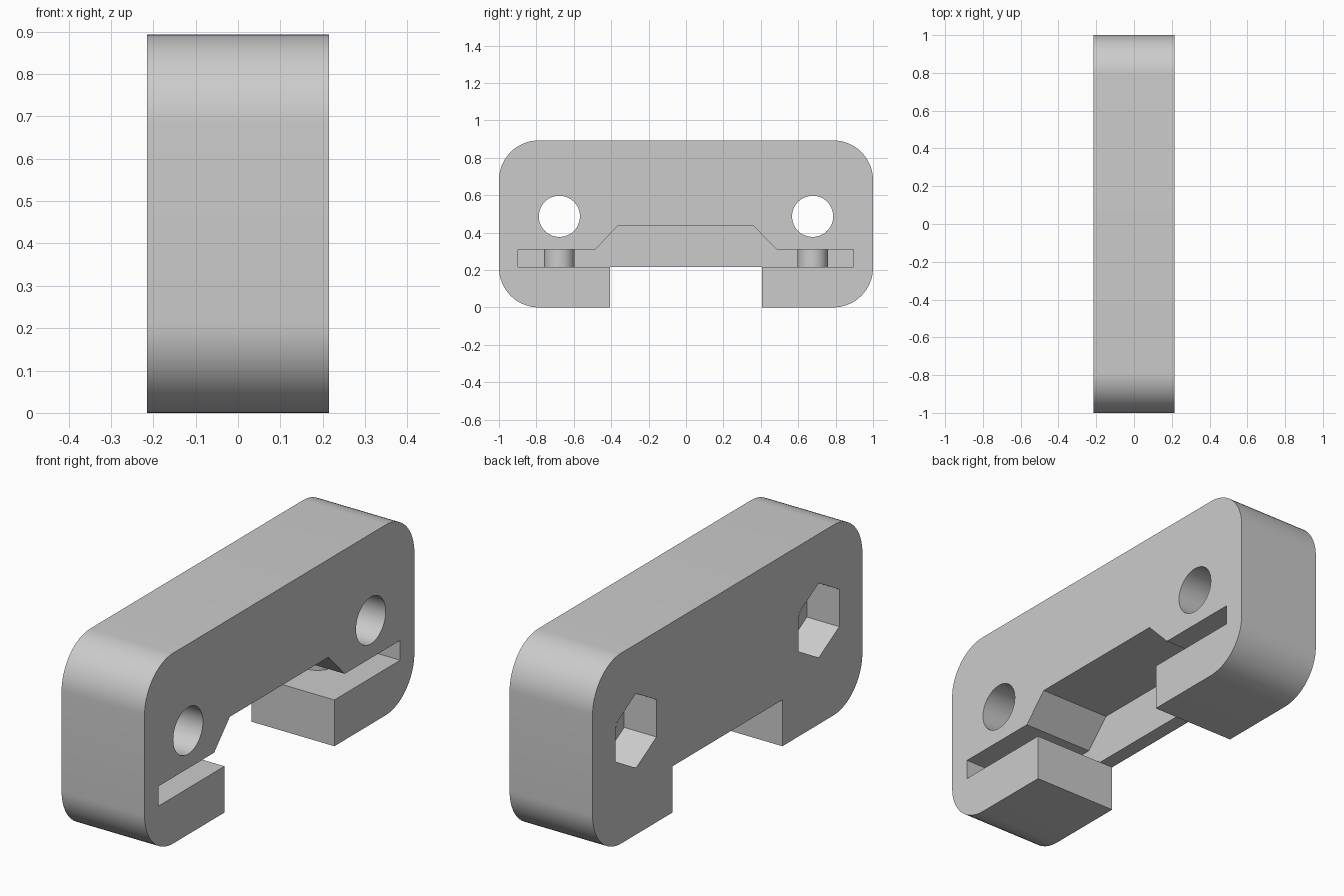
import bpy, bmesh, math
from mathutils import Vector

if "Cube" in bpy.data.objects:
    bpy.data.objects.remove(bpy.data.objects["Cube"])

X0, X1 = -0.215, 0.215      # thickness of the bracket
HOLE_Y, HOLE_Z = 0.677, 0.487
SLOT_Z0, SLOT_Z1 = 0.217, 0.31

grey = bpy.data.materials.new("light_grey")
grey.diffuse_color = (0.6, 0.6, 0.6, 1)
grey.use_nodes = True
grey.node_tree.nodes["Principled BSDF"].inputs["Base Color"].default_value = grey.diffuse_color


def prism(name, points, start, end, axis="X"):
    """Extrude a closed profile along x (points are y, z) or z (points are x, y)."""
    bm = bmesh.new()
    if axis == "X":
        verts = [bm.verts.new((start, a, b)) for a, b in points]
        shift = Vector((end - start, 0, 0))
    else:
        verts = [bm.verts.new((a, b, start)) for a, b in points]
        shift = Vector((0, 0, end - start))
    face = bm.faces.new(verts)
    res = bmesh.ops.extrude_face_region(bm, geom=[face])
    top = [g for g in res["geom"] if isinstance(g, bmesh.types.BMVert)]
    bmesh.ops.translate(bm, verts=top, vec=shift)
    bmesh.ops.recalc_face_normals(bm, faces=bm.faces)
    me = bpy.data.meshes.new(name)
    bm.to_mesh(me)
    bm.free()
    me.materials.append(grey)
    ob = bpy.data.objects.new(name, me)
    bpy.context.collection.objects.link(ob)
    return ob


def ring(cx, cy, r, n, turn=0.0):
    return [(cx + r * math.cos(turn + math.tau * i / n),
             cy + r * math.sin(turn + math.tau * i / n)) for i in range(n)]


def arc(cy, cz, r, a0, n=16):
    return [(cy + r * math.cos(math.radians(a0 + 90 * i / n)),
             cz + r * math.sin(math.radians(a0 + 90 * i / n))) for i in range(n + 1)]


def cut(ob, cutter):
    cutter.hide_render = True
    mod = ob.modifiers.new("cut", "BOOLEAN")
    mod.operation, mod.solver, mod.object = "DIFFERENCE", "EXACT", cutter
    bpy.context.view_layer.objects.active = ob
    bpy.ops.object.modifier_apply(modifier=mod.name)
    bpy.data.objects.remove(cutter)


def smooth(ob):
    ob.data.shade_smooth()
    ob.data.set_sharp_from_angle(angle=math.radians(30))


# Rounded bracket body with the open notch in its bottom edge
H, R, N = 0.893, 0.213, 0.407
outline = (arc(1 - R, R, R, -90) + arc(1 - R, H - R, R, 0)
           + arc(R - 1, H - R, R, 90) + arc(R - 1, R, R, 180)
           + [(-N, 0), (-N, SLOT_Z0), (N, SLOT_Z0), (N, 0)])
body = prism("bracket_body", outline, X0, X1)

# Stepped pocket, open to the right side
pocket = [(-0.897, SLOT_Z0), (0.895, SLOT_Z0), (0.895, SLOT_Z1), (0.484, SLOT_Z1),
          (0.363, 0.434), (-0.367, 0.434), (-0.484, SLOT_Z1), (-0.897, SLOT_Z1)]
cut(body, prism("pocket_cutter", pocket, -0.145, 0.4))

for side in (-1, 1):
    # Round screw hole and hexagonal nut recess
    y = side * HOLE_Y
    cut(body, prism("hole_cutter", ring(y, HOLE_Z, 0.11, 48), -0.4, 0.4))
    cut(body, prism("nut_cutter", ring(y, HOLE_Z, 0.175, 6, math.pi / 6), -0.4, -0.047))
    # Locating post inside the slot
    post = prism("locating_post", ring(-0.06, y, 0.082, 32), SLOT_Z0, SLOT_Z1, "Z")
    smooth(post)

smooth(body)
